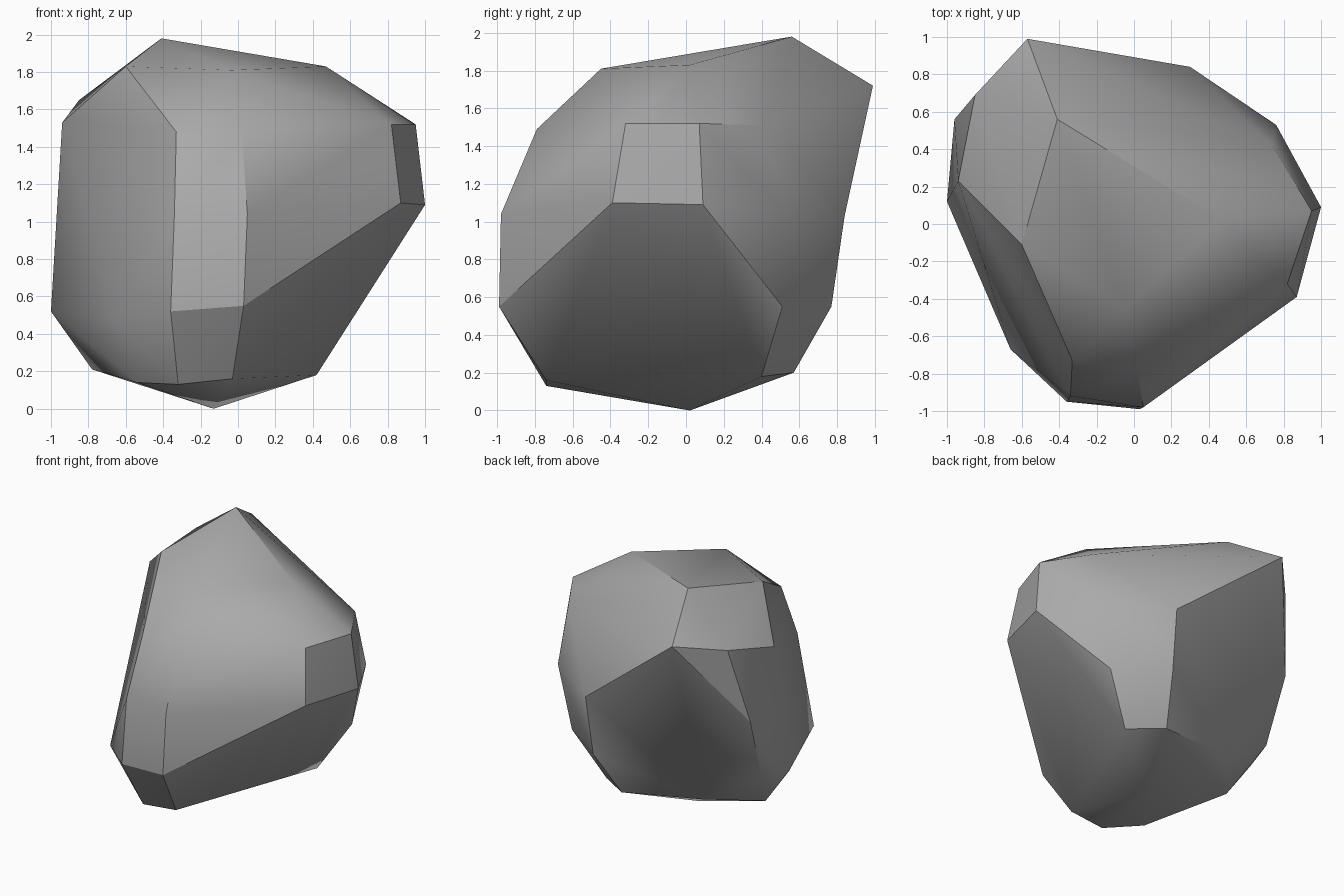
import bpy
import bmesh
import math

cube = bpy.data.objects.get("Cube")
if cube:
    bpy.data.objects.remove(cube, do_unlink=True)

# Corner points of the boulder, grouped from top to bottom
crown = [(-.41, .56, 1.98), (-.6, -.11, 1.83), (.47, .02, 1.83), (-.04, -.45, 1.81)]
shoulder = [(.95, .07, 1.52), (.82, -.32, 1.52), (.02, -.79, 1.49), (-.33, -.73, 1.48),
            (-.94, .23, 1.53), (-.85, .69, 1.65), (.74, .42, 1.51)]
waist = [(1, .09, 1.09), (.87, -.39, 1.1), (.05, -.98, 1.04), (-.34, -.92, 1.04),
         (.76, .53, 1.05)]
flank = [(.03, -.99, .55), (-.36, -.95, .52), (-.66, -.67, .48), (-1, .12, .52),
         (.65, .51, .55)]
foot = [(-.03, -.74, .16), (-.32, -.74, .13), (-.54, -.53, .14), (.42, .4, .18),
        (-.13, .02, 0)]
# Rim and deepest point of the hollow under the rear overhang
rim = [(-.57, .99, 1.72), (-.19, .96, 1.15), (.3, .84, 1.03), (.28, .77, .55),
       (.17, .57, .2), (-.78, .11, .21), (-.93, .38, .55), (-.96, .56, 1.06)]
hollow = (-.48, .45, .27)

# Convex body
bm = bmesh.new()
for p in crown + shoulder + waist + flank + foot:
    bm.verts.new(p)
rim_verts = {bm.verts.new(p) for p in rim}
bmesh.ops.convex_hull(bm, input=bm.verts[:])

# Replace the faces inside the rim with a fan to the hollow point
pocket = [f for f in bm.faces if all(v in rim_verts for v in f.verts)]
bmesh.ops.delete(bm, geom=pocket, context='FACES')
deep = bm.verts.new(hollow)
for e in [e for e in bm.edges if e.is_boundary]:
    bm.faces.new((*e.verts, deep))
loose = [v for v in bm.verts if not v.link_faces]
bmesh.ops.delete(bm, geom=loose, context='VERTS')
bmesh.ops.recalc_face_normals(bm, faces=bm.faces[:])

mesh = bpy.data.meshes.new("boulder")
bm.to_mesh(mesh)
bm.free()
boulder = bpy.data.objects.new("boulder", mesh)
bpy.context.collection.objects.link(boulder)

# Plain grey stone
stone = bpy.data.materials.new("grey stone")
stone.use_nodes = True
colour = (.4, .4, .4, 1)
stone.diffuse_color = colour
stone.node_tree.nodes["Principled BSDF"].inputs["Base Color"].default_value = colour
mesh.materials.append(stone)

# Soft facets with crisp ridges
bpy.ops.object.select_all(action='DESELECT')
boulder.select_set(True)
bpy.context.view_layer.objects.active = boulder
bpy.ops.object.shade_smooth_by_angle(angle=math.radians(30))
